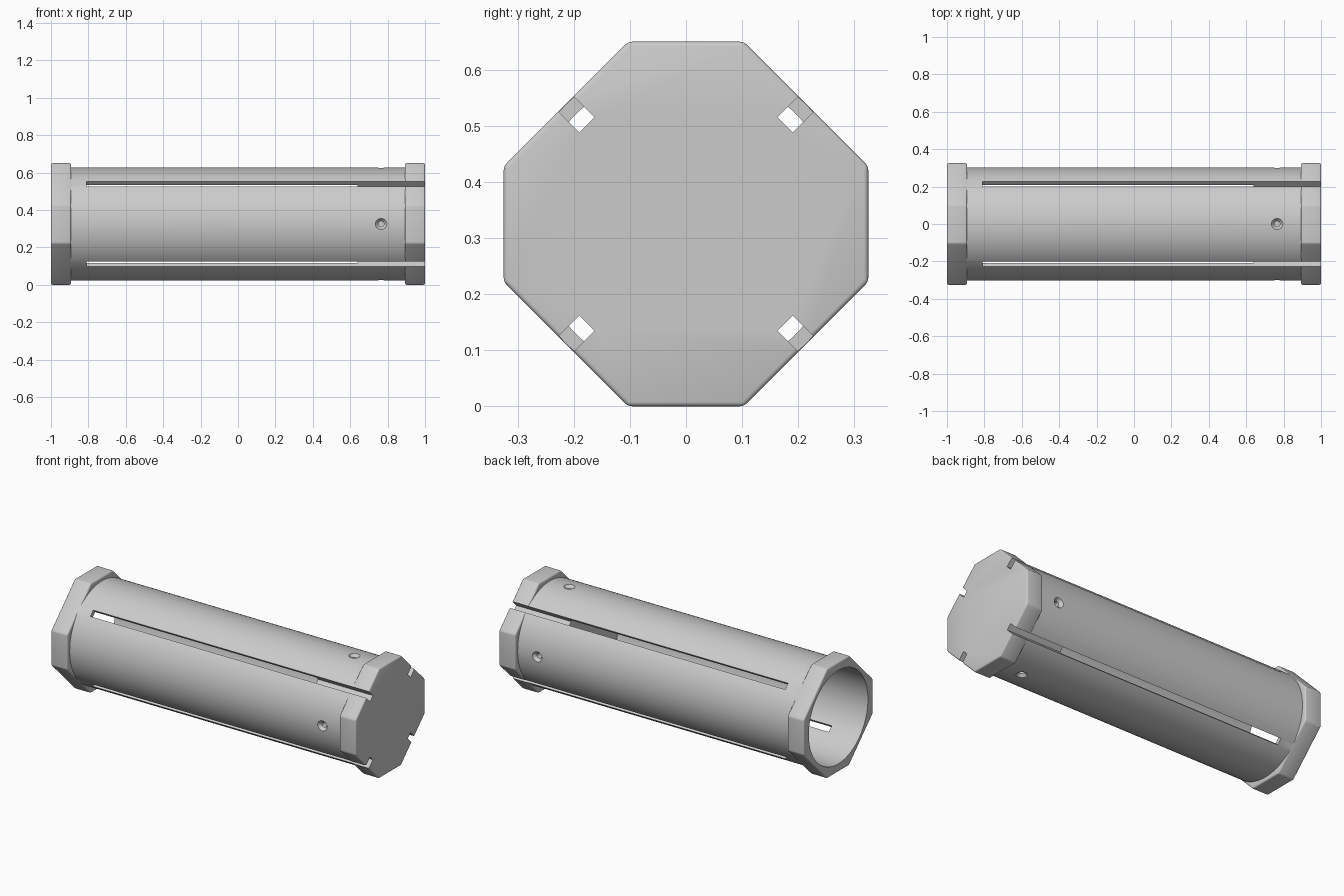
import bpy, bmesh, math
from mathutils import Matrix, Vector

if "Cube" in bpy.data.objects:
    bpy.data.objects.remove(bpy.data.objects["Cube"])

ZC = 0.325          # axis height
R_OUT, R_IN = 0.302, 0.277
HALF, DIAG = 0.325, 0.303   # flange apothems: straight and diagonal sides

grey = bpy.data.materials.new("plain_grey")
grey.diffuse_color = (0.6, 0.6, 0.6, 1)
grey.use_nodes = True
grey.node_tree.nodes["Principled BSDF"].inputs["Base Color"].default_value = grey.diffuse_color


def new_object(name, bm):
    bmesh.ops.recalc_face_normals(bm, faces=bm.faces)
    me = bpy.data.meshes.new(name)
    bm.to_mesh(me)
    bm.free()
    me.materials.append(grey)
    ob = bpy.data.objects.new(name, me)
    bpy.context.collection.objects.link(ob)
    return ob


def prism(name, outline, x0, x1, bevel=0):
    """Extrude a (y, z) outline, given relative to the axis, along x."""
    bm = bmesh.new()
    face = bm.faces.new([bm.verts.new((x0, y, z + ZC)) for y, z in outline])
    ext = bmesh.ops.extrude_face_region(bm, geom=[face])
    verts = [g for g in ext["geom"] if isinstance(g, bmesh.types.BMVert)]
    bmesh.ops.translate(bm, verts=verts, vec=(x1 - x0, 0, 0))
    if bevel:
        bmesh.ops.bevel(bm, geom=bm.edges[:], offset=bevel, segments=3,
                        profile=0.5, affect='EDGES')
    return new_object(name, bm)


def circle(r, n=128):
    return [(r * math.cos((i + 0.5) * math.tau / n), r * math.sin((i + 0.5) * math.tau / n))
            for i in range(n)]


def screw_hole(angle):
    """Countersunk blind hole, lathed about a radial axis."""
    profile = [(0.038, 0.310), (0.015, 0.284), (0.015, 0.20)]
    n = 32
    bm = bmesh.new()
    rings = [[bm.verts.new((r * math.cos(i * math.tau / n), r * math.sin(i * math.tau / n), h))
              for i in range(n)] for r, h in profile]
    for a, b in zip(rings, rings[1:]):
        for i in range(n):
            j = (i + 1) % n
            bm.faces.new((a[i], a[j], b[j], b[i]))
    bm.faces.new(rings[0])
    bm.faces.new(rings[-1])
    bm.transform(Matrix.Translation((0.765, 0, ZC)) @ Matrix.Rotation(angle, 4, 'X'))
    return new_object("hole_cutter", bm)


def slot(angle):
    """Long slot, open at the closed end of the tube."""
    w = 0.019
    c, s = math.cos(angle), math.sin(angle)
    pts = [(0.25, -w), (0.4, -w), (0.4, w), (0.25, w)]
    return prism("slot_cutter", [(r * c - t * s, r * s + t * c) for r, t in pts], -0.81, 1.1)


def combine(ob, other, operation):
    mod = ob.modifiers.new(operation, 'BOOLEAN')
    mod.operation, mod.solver, mod.object = operation, 'EXACT', other
    bpy.context.view_layer.objects.active = ob
    bpy.ops.object.modifier_apply(modifier=mod.name)
    bpy.data.objects.remove(other, do_unlink=True)


# tube with an octagonal flange on each end
b = DIAG * math.sqrt(2) - HALF
octagon = [(HALF, -b), (HALF, b), (b, HALF), (-b, HALF),
           (-HALF, b), (-HALF, -b), (-b, -HALF), (b, -HALF)]
tube = prism("slotted_tube", circle(R_OUT), -0.95, 0.95)
combine(tube, prism("open_flange", octagon, -1.0, -0.893, 0.008), 'UNION')
combine(tube, prism("closed_flange", octagon, 0.893, 1.0, 0.008), 'UNION')

# bore, leaving a solid plug at the right end
combine(tube, prism("bore_cutter", circle(R_IN), -1.1, 0.64), 'DIFFERENCE')

# four diagonal slots and four screw holes
for k in range(4):
    combine(tube, slot(math.pi / 4 + k * math.pi / 2), 'DIFFERENCE')
    combine(tube, screw_hole(k * math.pi / 2), 'DIFFERENCE')

bpy.ops.object.select_all(action='DESELECT')
tube.select_set(True)
bpy.context.view_layer.objects.active = tube
bpy.ops.object.shade_smooth_by_angle(angle=math.radians(30))
